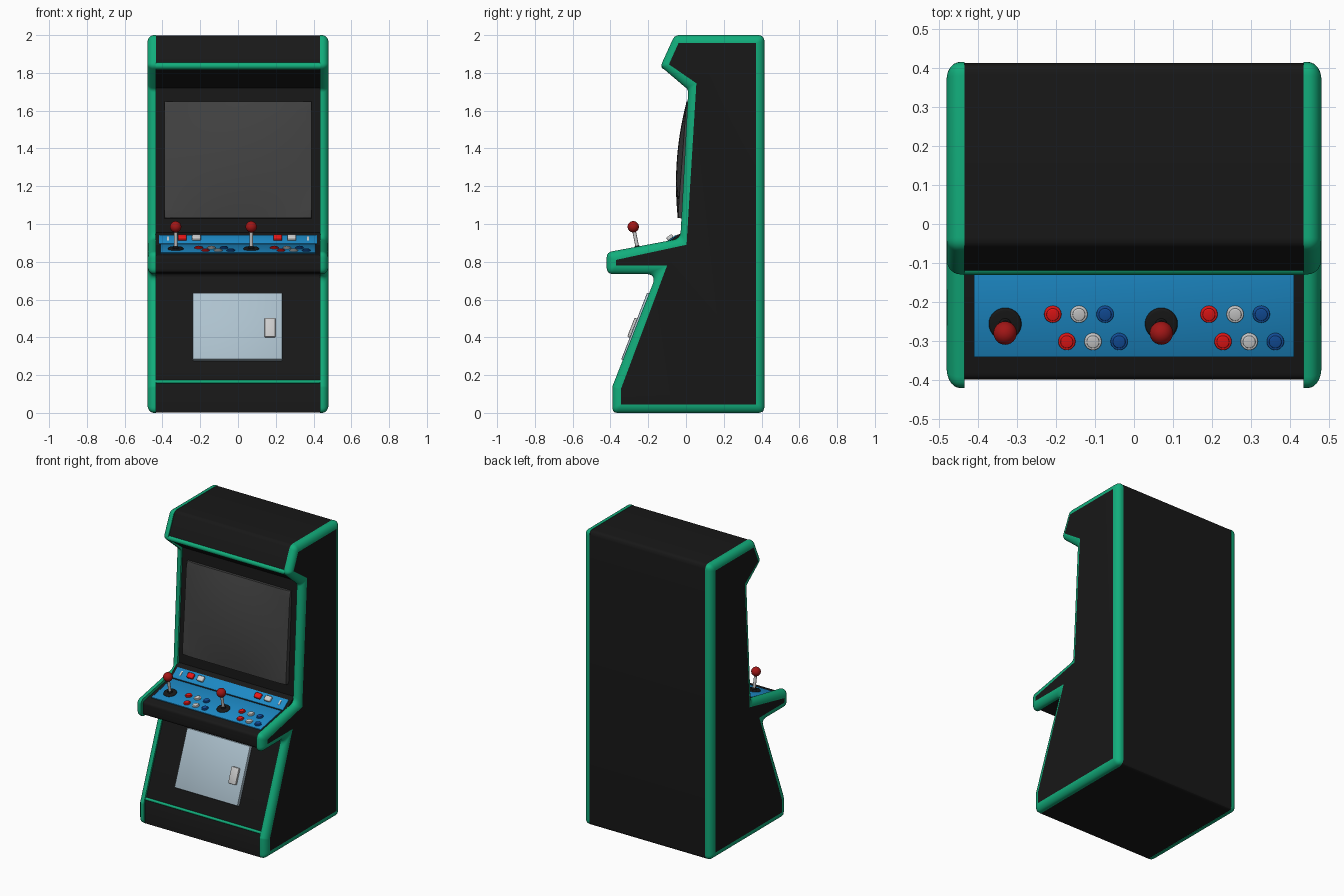
import bpy, bmesh, math
from mathutils import Matrix, Vector

if "Cube" in bpy.data.objects:
    bpy.data.objects.remove(bpy.data.objects["Cube"])

COLORS = dict(black=(0.009, 0.009, 0.009), green=(0.006, 0.42, 0.2), blue=(0.012, 0.25, 0.56),
              glass=(0.055, 0.055, 0.055), red=(0.78, 0.008, 0.008), ball=(0.36, 0.008, 0.008),
              white=(0.6, 0.6, 0.58), navy=(0.006, 0.075, 0.32), steel=(0.42, 0.54, 0.62))
MATS = {}
for name, rgb in COLORS.items():
    MATS[name] = bpy.data.materials.new(name)
    MATS[name].diffuse_color = (*rgb, 1)


def finish(name, bm, mats, matrix=Matrix(), angle=35):
    bmesh.ops.recalc_face_normals(bm, faces=bm.faces[:])
    me = bpy.data.meshes.new(name)
    bm.to_mesh(me)
    bm.free()
    for m in mats:
        me.materials.append(MATS[m])
    me.polygons.foreach_set("use_smooth", [True] * len(me.polygons))
    me.set_sharp_from_angle(angle=math.radians(angle))
    ob = bpy.data.objects.new(name, me)
    ob.matrix_world = matrix
    bpy.context.collection.objects.link(ob)
    return ob


def fillet(corners, steps=6):
    """Round each (y, z, r) corner; returns (corner index, point) pairs."""
    out = []
    n = len(corners)
    for i, (y, z, r) in enumerate(corners):
        p = Vector((y, z))
        if r == 0:
            out.append((i, p))
            continue
        d1 = (Vector(corners[i - 1][:2]) - p).normalized()
        d2 = (Vector(corners[(i + 1) % n][:2]) - p).normalized()
        t = r / math.tan(d1.angle(d2) / 2)
        for k in range(steps + 1):
            s = k / steps
            out.append((i, p + d1 * t * (1 - s) ** 2 + d2 * t * s ** 2))
    return out


def plane(x, y, z, angle):
    """Frame lying on a panel that is tilted about the x axis."""
    return Matrix.Translation((x, y, z)) @ Matrix.Rotation(angle, 4, 'X')


def box(name, size, mat, matrix, bevel=0.004, segs=2):
    bm = bmesh.new()
    bmesh.ops.create_cube(bm, size=1)
    bmesh.ops.scale(bm, vec=size, verts=bm.verts)
    bmesh.ops.bevel(bm, geom=bm.edges[:], offset=bevel, segments=segs, profile=0.5, affect='EDGES')
    return finish(name, bm, [mat], matrix)


def disc(name, r, h, mat, matrix, r2=None, bevel=0.0, segs=28):
    """Cylinder standing on the frame, with an optional rounded rim."""
    bm = bmesh.new()
    bmesh.ops.create_cone(bm, cap_ends=True, segments=segs, radius1=r, radius2=r2 or r, depth=h)
    bmesh.ops.translate(bm, vec=(0, 0, h / 2), verts=bm.verts)
    if bevel:
        rim = [e for e in bm.edges if all(v.co.z > h * 0.9 for v in e.verts)]
        bmesh.ops.bevel(bm, geom=rim, offset=bevel, segments=3, profile=0.5, affect='EDGES')
    return finish(name, bm, [mat], matrix)


# Side panels: rounded green trim around a black face
outer = [(0.415, 0, 0.035), (0.415, 2, 0.035), (-0.06, 2, 0.04), (-0.135, 1.835, 0.03),
         (0.012, 1.71, 0.03), (-0.03, 0.923, 0.05), (-0.42, 0.85, 0.035), (-0.42, 0.735, 0.035),
         (-0.155, 0.735, 0.04), (-0.39, 0.14, 0.03), (-0.39, 0, 0.03)]
inner = [(0.37, 0.045), (0.37, 1.957), (-0.04, 1.957), (-0.09, 1.845), (0.055, 1.745),
         (0.003, 0.89), (-0.37, 0.81), (-0.37, 0.78), (-0.10, 0.78), (-0.345, 0.125), (-0.345, 0.045)]
bm = bmesh.new()
rim = fillet(outer)
STEPS = 7
rings = [[bm.verts.new((0.434, p.x, p.y)) for _, p in rim]]
for k in range(STEPS):
    phi = math.pi / 2 * k / STEPS
    ring = []
    for i, p in rim:
        q = p.lerp(Vector(inner[i]), 1 - math.cos(phi))
        ring.append(bm.verts.new((0.445 + 0.035 * math.sin(phi), q.x, q.y)))
    rings.append(ring)
core = [bm.verts.new((0.48, y, z)) for y, z in inner]
rings.append([core[i] for i, _ in rim])
for a, b in zip(rings, rings[1:]):
    for j in range(len(rim)):
        bm.faces.new(list(dict.fromkeys((a[j - 1], a[j], b[j], b[j - 1]))))
bm.faces.new(rings[0])
bm.faces.new(core).material_index = 1
sides = finish("side_panels", bm, ["green", "black"])
sides.modifiers.new("Mirror", 'MIRROR').use_axis = (True, False, False)

# Cabinet body between the side panels
body = [(0.412, 0.003, 0.02), (0.412, 1.998, 0.03), (-0.055, 1.998, 0.03), (-0.127, 1.835, 0),
        (0.026, 1.72, 0), (-0.015, 0.955, 0), (-0.045, 0.943, 0), (-0.118, 0.889, 0),
        (-0.398, 0.833, 0.02), (-0.398, 0.742, 0.02), (-0.14, 0.745, 0.03),
        (-0.375, 0.14, 0), (-0.378, 0.003, 0)]
bm = bmesh.new()
prof = [p for _, p in fillet(body, 4)]
ends = [[bm.verts.new((x, p.x, p.y)) for p in prof] for x in (-0.437, 0.437)]
for j in range(len(prof)):
    bm.faces.new((ends[0][j - 1], ends[0][j], ends[1][j], ends[1][j - 1]))
for e in ends:
    bm.faces.new(e)
finish("cabinet_body", bm, ["black"], angle=25)

# Horizontal green trim strips
for name, y, z, r in (("marquee_trim", -0.113, 1.837, 0.018), ("kick_trim", -0.366, 0.165, 0.009)):
    disc(name, r, 0.874, "green",
         Matrix.Translation((-0.437, y, z)) @ Matrix.Rotation(math.pi / 2, 4, 'Y'), segs=16)

# Bulging screen
bm = bmesh.new()
bmesh.ops.create_grid(bm, x_segments=18, y_segments=14, size=1)
for v in bm.verts:
    u, w = v.co.x, v.co.y
    v.co = (0.388 * u, 0.309 * w, 0.026 - 0.007 * w + 0.028 * (1 - u * u) * (1 - w * w))
border = [e for e in bm.edges if e.is_boundary]
skirt = bmesh.ops.extrude_edge_only(bm, edges=border)["geom"]
for v in skirt:
    if isinstance(v, bmesh.types.BMVert):
        v.co.z = -0.01
bmesh.ops.bevel(bm, geom=border, offset=0.006, segments=2, profile=0.5, affect='EDGES')
finish("screen", bm, ["glass"], plane(0, 0.0055, 1.338, math.radians(87)))

# Control deck and button strip
A, B = math.atan(0.2), math.atan2(0.054, 0.073)


def deck(x, y):
    return plane(x, y, 0.889 + 0.2 * (y + 0.118) + 0.002, A)


box("control_deck", (0.82, 0.224, 0.008), "blue", deck(0, -0.231), 0.002)
strip = plane(0, -0.0815, 0.917, B)
box("button_strip", (0.835, 0.078, 0.008), "blue", strip, 0.002)
for x, mat in ((-0.295, "red"), (-0.22, "white"), (0.21, "red"), (0.285, "white")):
    box("start_button", (0.046, 0.036, 0.034), mat, strip @ Matrix.Translation((x, 0.004, 0.005)), 0.007, 3)
for x in (-0.37, 0.37):
    box("strip_marker", (0.012, 0.035, 0.006), "white", strip @ Matrix.Translation((x, 0.004, 0.003)), 0.001)

# Two player stations: joystick and six buttons
for x0 in (-0.33, 0.07):
    f = deck(x0, -0.255)
    disc("joystick_base", 0.043, 0.012, "black", f, 0.04, 0.004)
    disc("joystick_collar", 0.02, 0.022, "black", f, 0.012)
    disc("joystick_shaft", 0.0095, 0.11, "white", f, segs=16)
    bm = bmesh.new()
    bmesh.ops.create_uvsphere(bm, u_segments=24, v_segments=16, radius=0.03)
    finish("joystick_ball", bm, ["ball"], f @ Matrix.Translation((0, 0, 0.124)), 180)
    for dx, y in ((0.122, -0.23), (0.158, -0.30)):
        for k, mat in enumerate(("red", "white", "navy")):
            f = deck(x0 + dx + 0.067 * k, y)
            disc("button_ring", 0.022, 0.010, mat, f, bevel=0.003)
            disc("button_cap", 0.016, 0.014, mat, f, bevel=0.003)

# Coin door with handle
C = math.atan2(0.605, 0.235)
door = plane(-0.0025, -0.2536, 0.4525, C)
box("coin_door", (0.475, 0.38, 0.044), "steel", door, 0.006)
box("door_handle", (0.058, 0.108, 0.024), "white",
    door @ Matrix.Translation((0.172, -0.013, 0.024)), 0.006)

for m in bpy.data.materials:
    if m.users and not m.is_grease_pencil:
        m.use_nodes = True
        m.node_tree.nodes["Principled BSDF"].inputs["Base Color"].default_value = m.diffuse_color
